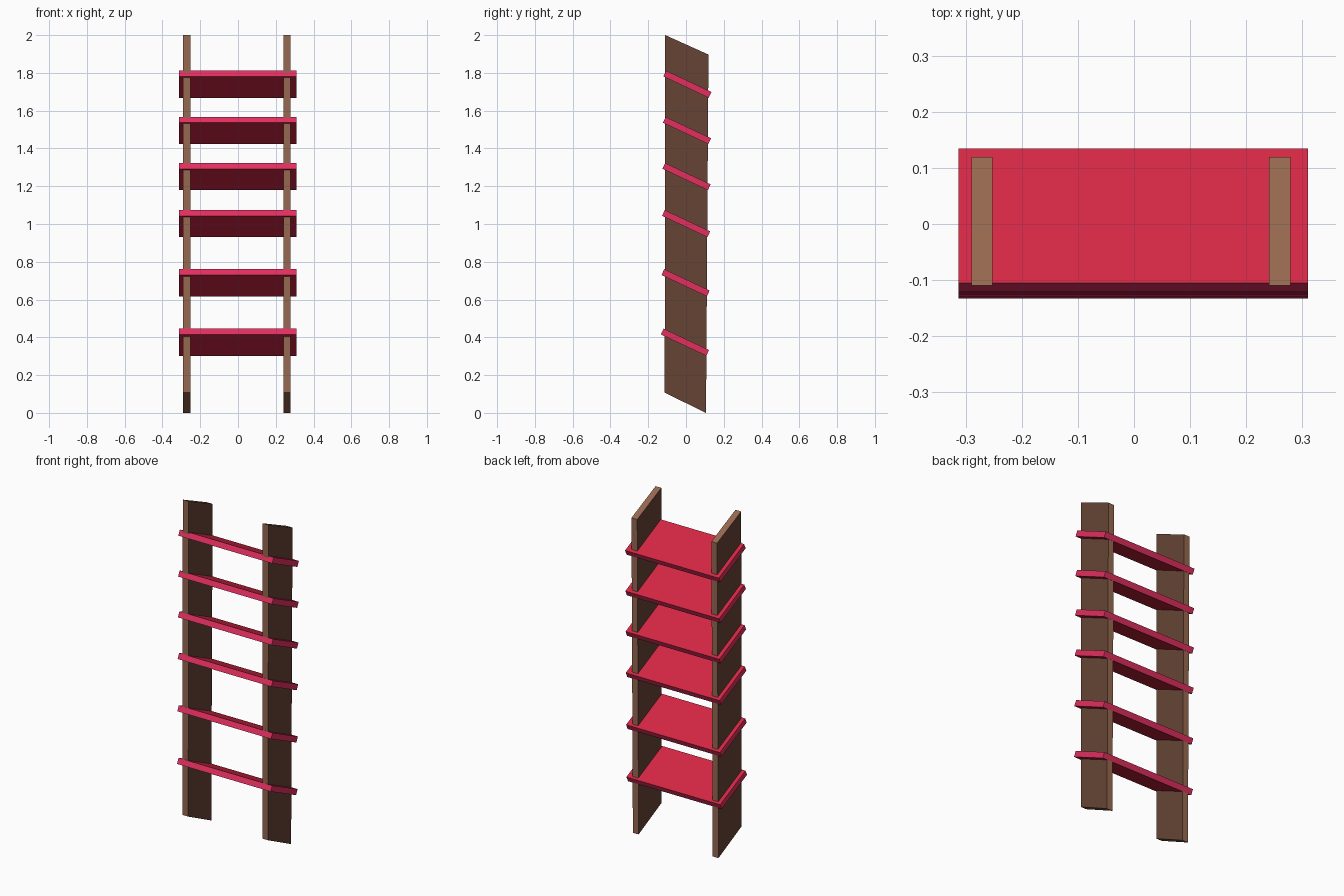
import bpy, bmesh
from mathutils import Matrix
from math import radians

if "Cube" in bpy.data.objects:
    bpy.data.objects.remove(bpy.data.objects["Cube"])


def material(name, rgb):
    m = bpy.data.materials.new(name)
    lin = [((c / 255 + 0.055) / 1.055) ** 2.4 for c in rgb]
    m.diffuse_color = (*lin, 1)
    m.use_nodes = True
    m.node_tree.nodes["Principled BSDF"].inputs["Base Color"].default_value = m.diffuse_color
    return m


light_wood = material("light brown edge", (150, 104, 80))
dark_wood = material("dark brown side", (102, 68, 53))
red = material("red tread", (212, 39, 67))
pink = material("pink tread edge", (225, 47, 95))


def finish(name, bm, mats):
    bmesh.ops.recalc_face_normals(bm, faces=bm.faces)
    me = bpy.data.meshes.new(name)
    bm.to_mesh(me)
    bm.free()
    for m in mats:
        me.materials.append(m)
    ob = bpy.data.objects.new(name, me)
    bpy.context.collection.objects.link(ob)
    return ob


# Side rails: slanted profile in y/z, extruded across x
PROFILE = [(-0.113, 0.107), (0.106, 0.0), (0.119, 1.897), (-0.110, 2.0)]


def rail(name, x0, x1):
    bm = bmesh.new()
    face = bm.faces.new([bm.verts.new((x0, y, z)) for y, z in PROFILE])
    ext = bmesh.ops.extrude_face_region(bm, geom=[face], use_keep_orig=True)
    for v in ext["geom"]:
        if isinstance(v, bmesh.types.BMVert):
            v.co.x = x1
    bm.normal_update()
    for f in bm.faces:
        f.material_index = 1 if abs(f.normal.x) > 0.5 else 0
    finish(name, bm, [light_wood, dark_wood])


rail("left_rail", -0.290, -0.252)
rail("right_rail", 0.241, 0.279)

# Treads: tilted boards, red on top and underside, pink around the edges
for i, z in enumerate([0.374, 0.689, 1.002, 1.251, 1.495, 1.740]):
    bm = bmesh.new()
    bmesh.ops.create_cube(bm, size=1)
    bm.normal_update()
    for f in bm.faces:
        f.material_index = 0 if abs(f.normal.z) > 0.5 else 1
    bmesh.ops.scale(bm, vec=(0.623, 0.2655, 0.034), verts=bm.verts)
    y = -0.0055 + 0.013 * (z - 0.374) / 1.366
    bm.transform(Matrix.Translation((-0.001, y, z)) @ Matrix.Rotation(radians(-25.2), 4, 'X'))
    finish(f"tread_{i + 1}", bm, [red, pink])
